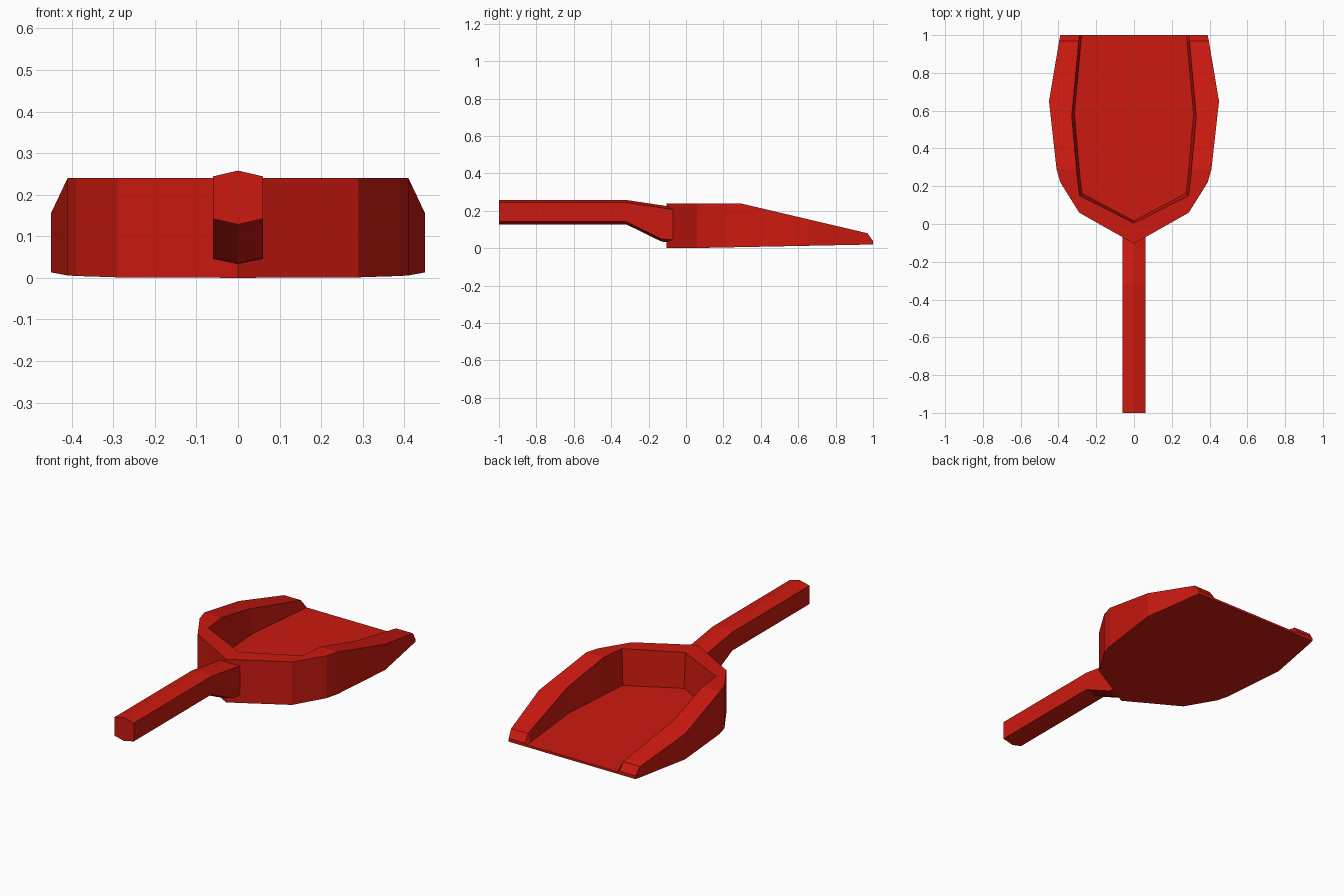
import bpy, bmesh

if "Cube" in bpy.data.objects:
    bpy.data.objects.remove(bpy.data.objects["Cube"])

red = bpy.data.materials.new("red_plastic")
red.diffuse_color = (0.6, 0.01, 0.005, 1)
red.use_nodes = True
red.node_tree.nodes["Principled BSDF"].inputs["Base Color"].default_value = red.diffuse_color


def finish(bm, name):
    bmesh.ops.recalc_face_normals(bm, faces=bm.faces[:])
    mesh = bpy.data.meshes.new(name)
    bm.to_mesh(mesh)
    bm.free()
    mesh.materials.append(red)
    obj = bpy.data.objects.new(name, mesh)
    bpy.context.collection.objects.link(obj)
    return obj


def mirrored(half):
    # half outline runs from the front lip to the centre back point
    return half + [(-x, y) for x, y in reversed(half[:-1])]


def rim_z(y):
    if y > 0.97:
        return 0.08 - (y - 0.97) / 0.03 * 0.042
    return min(0.24, 0.24 - (y - 0.29) * 0.16 / 0.68)


def base_z(y):
    return 0.02 * max(0, y)


def floor_z(y):
    return 0.045 - 0.013 * y


# Pan: thick wall following a pointed U outline, with a thin floor
outer = mirrored([(0.39, 1.0), (0.396, 0.97), (0.45, 0.65), (0.41, 0.29),
                  (0.39, 0.22), (0.29, 0.06), (0, -0.104)])
inner = mirrored([(0.29, 1.0), (0.293, 0.97), (0.33, 0.57), (0.304, 0.29),
                  (0.297, 0.22), (0.288, 0.15), (0, 0.005)])
bm = bmesh.new()
sections = []
for (ox, oy), (ix, iy) in zip(outer, inner):
    fx, fy = ix * 0.955, iy if iy > 0.9 else iy + 0.012
    sections.append([bm.verts.new(p) for p in (
        (ox, oy, base_z(oy)), (ox, oy, rim_z(oy)),
        (ix, iy, rim_z(iy)), (fx, fy, floor_z(fy)))])
for a, b in zip(sections, sections[1:]):
    for i in range(3):
        bm.faces.new((a[i], a[i + 1], b[i + 1], b[i]))
bm.faces.new([s[0] for s in sections])
bm.faces.new([s[3] for s in sections])
bm.faces.new(sections[0] + sections[-1][::-1])
finish(bm, "pan")

# Handle: six-sided bar that bends down and deepens into the back wall
bm = bmesh.new()
rings = []
for y_top, y_bottom, top, bottom in ((-1, -1, 0.258, 0.128),
                                     (-0.32, -0.32, 0.258, 0.128),
                                     (-0.10, -0.13, 0.225, 0.035),
                                     (-0.03, -0.03, 0.215, 0.03)):
    rings.append([bm.verts.new(p) for p in (
        (0, y_top, top), (0.06, y_top, top - 0.014),
        (0.06, y_bottom, bottom + 0.014), (0, y_bottom, bottom),
        (-0.06, y_bottom, bottom + 0.014), (-0.06, y_top, top - 0.014))])
for a, b in zip(rings, rings[1:]):
    for i in range(6):
        j = (i + 1) % 6
        bm.faces.new((a[i], a[j], b[j], b[i]))
bm.faces.new(rings[0])
bm.faces.new(rings[-1])
finish(bm, "handle")
